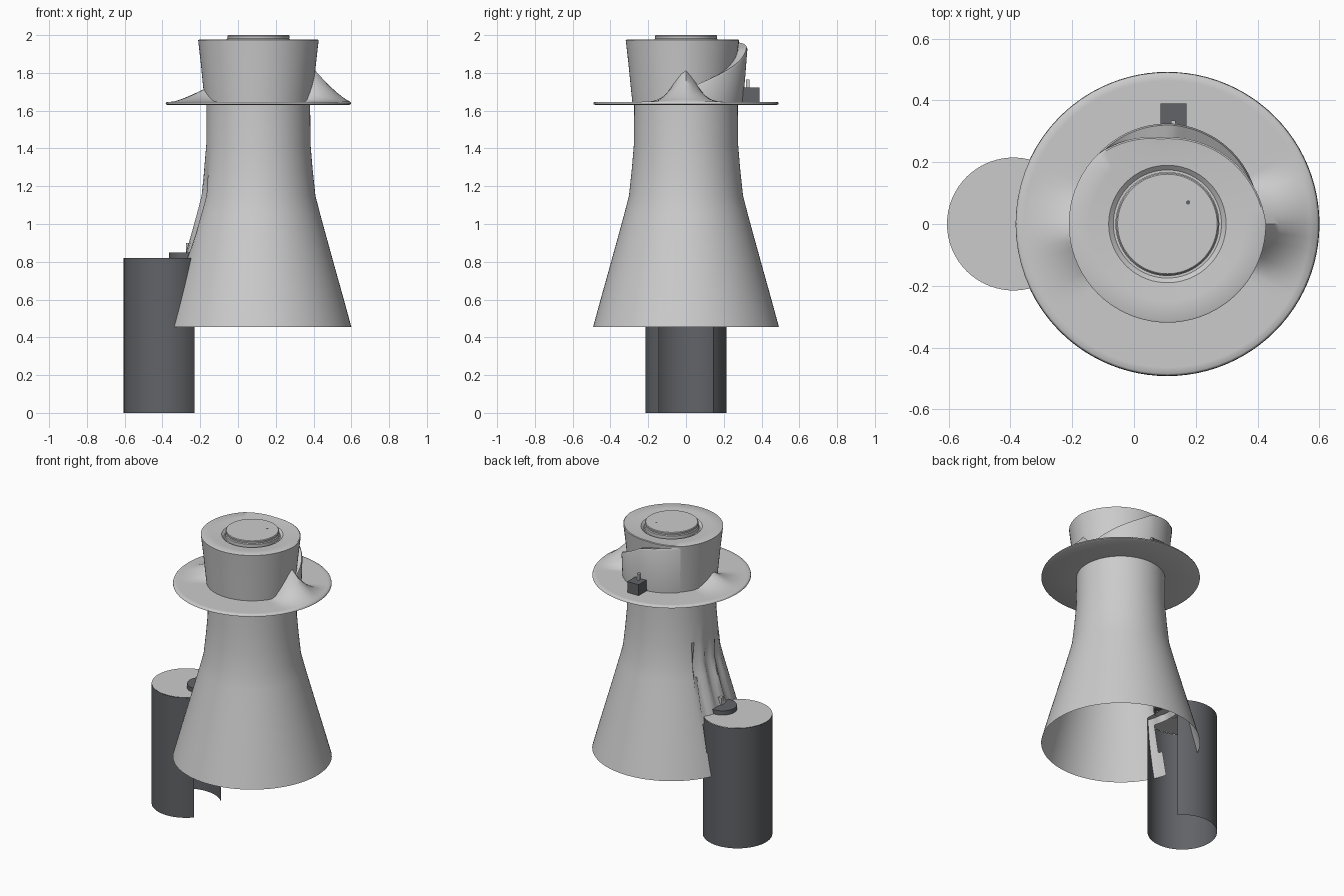
import bpy, bmesh
from math import sin, cos, pi, radians, exp

if "Cube" in bpy.data.objects:
    bpy.data.objects.remove(bpy.data.objects["Cube"])

CX = 0.108          # tower axis
N = 72


def finish(name, bm, mat=None, angle=35, normals=True):
    if normals:
        bmesh.ops.recalc_face_normals(bm, faces=bm.faces)
    me = bpy.data.meshes.new(name)
    bm.to_mesh(me)
    bm.free()
    ob = bpy.data.objects.new(name, me)
    bpy.context.collection.objects.link(ob)
    if mat:
        me.materials.append(mat)
    bpy.ops.object.select_all(action='DESELECT')
    ob.select_set(True)
    bpy.context.view_layer.objects.active = ob
    bpy.ops.object.shade_smooth_by_angle(angle=radians(angle))
    return ob


def loft(rings, closed=True, cap_top=False):
    """Skin a list of point rings with quads."""
    bm = bmesh.new()
    vs = [[bm.verts.new(p) for p in r] for r in rings]
    n = len(rings[0])
    for a, b in zip(vs, vs[1:]):
        for i in range(n if closed else n - 1):
            j = (i + 1) % n
            bm.faces.new((a[i], a[j], b[j], b[i]))
    if cap_top:
        bm.faces.new(vs[-1])
    return bm


def ring(r, z, cx=CX, n=N, cy=0):
    return [(cx + r * cos(2 * pi * i / n), cy + r * sin(2 * pi * i / n), z) for i in range(n)]


def box(name, lo, hi, mat=None):
    bm = bmesh.new()
    bmesh.ops.create_cube(bm, size=1)
    for v in bm.verts:
        v.co = [(a + b) / 2 + c * (b - a) for a, b, c in zip(lo, hi, v.co)]
    return finish(name, bm, mat)


dark = bpy.data.materials.new("dark_grey")
dark.diffuse_color = (0.12, 0.125, 0.135, 1)
dark.use_nodes = True
dark.node_tree.nodes["Principled BSDF"].inputs["Base Color"].default_value = dark.diffuse_color

# Flared skirt, open below, with a slot where the side column enters
prof = [(0.492, 0.455), (0.451, 0.605), (0.402, 0.78), (0.355, 0.95), (0.325, 1.06),
        (0.302, 1.15), (0.287, 1.29), (0.276, 1.42), (0.274, 1.63)]
bm = loft([ring(r, z, n=96) for r, z in prof])
slot = [f for f in bm.faces if f.calc_center_median().z < 0.78
        and f.calc_center_median().x < 0 and -0.13 < f.calc_center_median().y < 0.19]
bmesh.ops.delete(bm, geom=slot, context='FACES')
# shallow pleats above the column
for v in bm.verts:
    if v.co.x < -0.1 and 0.8 < v.co.z < 1.2 and abs(v.co.y) < 0.15:
        v.co.x += 0.012 * (1 + sin(v.co.y * 60))
finish("skirt", bm)

# Side column: open-bottomed wall with a gap facing the tower
a0 = radians(42)
arc = [a0 + (2 * pi - 2 * a0) * i / 48 for i in range(49)]
col = lambda z: [(-0.39 + 0.215 * cos(a), 0.215 * sin(a), z) for a in arc]
finish("side_column", loft([col(0), col(0.82)], closed=False), dark)
bm = bmesh.new()
bm.faces.new([bm.verts.new(p) for p in col(0.821)])
finish("side_column_top", bm, normals=False)

# Small dark disc and pin on the column
finish("column_disc", loft([ring(0.09, z, cx=-0.275, n=32) for z in (0.82, 0.85)], cap_top=True), dark)
box("column_pin", (-0.275, -0.012, 0.85), (-0.25, 0.012, 0.9))


# Brim with two mounds leaning on the cup
def mound(a, r):
    def bump(c, width, h, reach):
        d = (a - c + pi) % (2 * pi) - pi
        t = max(0, 1 - (r - 0.27) / reach) ** 1.3
        return h * t * max(0, 1 - abs(d) / width) ** 1.1
    return (bump(radians(-1), 0.46, 0.21, 0.22)
            + bump(radians(187), 0.5, 0.085, 0.19))


rings = [ring(0.26, 1.632), ring(0.48, 1.630), ring(0.491, 1.635), ring(0.489, 1.643)]
for k in range(12):
    r = 0.484 - (0.484 - 0.26) * k / 11
    rings.append([(CX + r * cos(2 * pi * i / N), r * sin(2 * pi * i / N),
                   1.647 + mound(2 * pi * i / N, r)) for i in range(N)])
finish("brim", loft(rings), angle=50)


# Cup whose wall tucks inward over the back right quarter
def tuck(deg):
    if 0 <= deg <= 95:
        return 0.038 * sin(radians(deg * 90 / 95))
    if 95 < deg < 135:
        return 0.038 * (135 - deg) / 40
    return 0


def cup_ring(r, z):
    out = []
    for i in range(N):
        d = 360 * i / N
        q = r - tuck(d)
        out.append((CX + q * cos(radians(d)), q * sin(radians(d)), z))
    return out


cup = [cup_ring(0.283, 1.635), cup_ring(0.292, 1.72), cup_ring(0.305, 1.85), cup_ring(0.319, 1.973),
       cup_ring(0.314, 1.976), ring(0.25, 1.972), ring(0.19, 1.968), ring(0.175, 1.955)]
finish("cup", loft(cup, cap_top=True))

# Spiral band: its upper edge sinks from the back round to the front right
bands = [[], [], [], []]
for i in range(49):
    d = 135 - 165 * i / 48
    t = i / 48
    if d > 85:
        top = 1.965 - 0.035 * ((135 - d) / 50) ** 2
    else:
        top = 1.93 - 0.28 * ((85 - d) / 115) ** 0.85
    ro = 0.283 + 0.036 * (top - 1.635) / 0.34 + 0.012 * sin(pi * min(1, t * 1.15)) * (t < 0.87)
    ri = 0.283 + 0.034 * (top - 1.635) / 0.34 - tuck(d) - 0.004
    rb = 0.290 + 0.016 * sin(pi * t)
    c, s = cos(radians(d)), sin(radians(d))
    for b, (r, z) in zip(bands, ((rb, 1.635), (ro, top - 0.012), (ro - 0.005, top), (ri, top - 0.01))):
        b.append((CX + r * c, r * s, z))
finish("spiral_band", loft(bands, closed=False))

# Lid disc with its small dot
finish("lid", loft([ring(0.168, 1.95), ring(0.168, 1.978), ring(0.163, 1.983), ring(0.165, 1.996),
                    ring(0.161, 2.0)], cap_top=True))
finish("lid_dot", loft([ring(0.007, z, cx=0.175, n=12, cy=0.07) for z in (1.995, 2.0005)], cap_top=True), dark)

# Block and pin behind the cup
box("rear_block", (0.085, 0.295, 1.64), (0.17, 0.39, 1.722), dark)
box("rear_pin", (0.12, 0.318, 1.72), (0.135, 0.335, 1.765))
